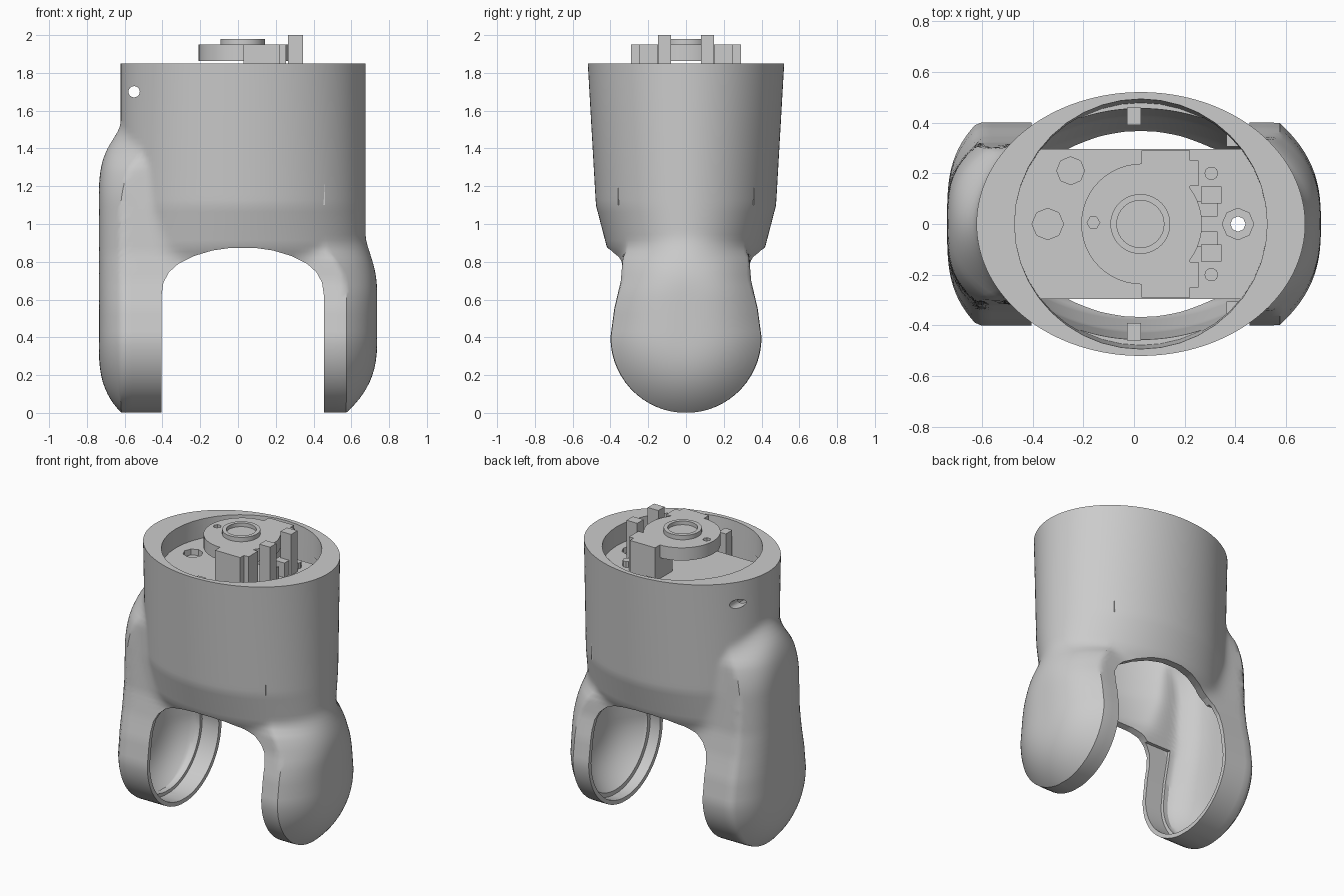
import bpy, bmesh, math
from mathutils import Matrix

if "Cube" in bpy.data.objects:
    bpy.data.objects.remove(bpy.data.objects["Cube"])

grey = bpy.data.materials.new("plain_grey")
grey.use_nodes = True
tone = (0.6, 0.6, 0.6, 1)
grey.diffuse_color = tone
grey.node_tree.nodes["Principled BSDF"].inputs["Base Color"].default_value = tone
CX = 0.027  # tube axis


def finish(name, bm):
    bmesh.ops.recalc_face_normals(bm, faces=bm.faces)
    me = bpy.data.meshes.new(name)
    bm.to_mesh(me)
    bm.free()
    me.materials.append(grey)
    ob = bpy.data.objects.new(name, me)
    bpy.context.collection.objects.link(ob)
    return ob


def loft(name, rings):
    bm = bmesh.new()
    rows = [[bm.verts.new(p) for p in ring] for ring in rings]
    n = len(rows[0])
    for a, b in zip(rows, rows[1:]):
        for i in range(n):
            j = (i + 1) % n
            bm.faces.new((a[i], a[j], b[j], b[i]))
    bm.faces.new(rows[0])
    bm.faces.new(rows[-1])
    return finish(name, bm)


def box(name, x0, x1, y0, y1, z0, z1):
    return loft(name, [[(x0, y0, z), (x1, y0, z), (x1, y1, z), (x0, y1, z)] for z in (z0, z1)])


def tube(name, levels, x=CX, y=0, n=64):
    turn = [2 * math.pi * i / n for i in range(n)]
    return loft(name, [[(x + rx * math.cos(t), y + ry * math.sin(t), z) for t in turn]
                       for z, rx, ry in levels])


def cylinder(name, x, y, z0, z1, r, n=32):
    return tube(name, [(z0, r, r), (z1, r, r)], x, y, n)


def combine(ob, cutter):
    mod = ob.modifiers.new("cut", 'BOOLEAN')
    mod.operation = 'DIFFERENCE'
    mod.solver = 'EXACT'
    mod.object = cutter
    bpy.context.view_layer.objects.active = ob
    bpy.ops.object.modifier_apply(modifier=mod.name)
    bpy.data.objects.remove(cutter)


def smooth(ob, angle=32):
    bpy.ops.object.select_all(action='DESELECT')
    ob.select_set(True)
    bpy.context.view_layer.objects.active = ob
    bpy.ops.object.shade_smooth_by_angle(angle=math.radians(angle))


def interp(table, z):
    for (z0, a), (z1, b) in zip(table, table[1:]):
        if z <= z1:
            return a + (b - a) * (z - z0) / (z1 - z0)
    return table[-1][1]


# Joint lobes: round below, narrowing to a neck, domed outward
LOBES = {
    1: dict(top=0.6, drop=0.165, power=2.7,
            width=[(0.4, 0.4), (0.55, 0.38), (0.7, 0.345), (0.82, 0.335), (1.0, 0.24)]),
    -1: dict(top=1.1, drop=0.12, power=3.3,
             width=[(0.4, 0.4), (0.55, 0.38), (0.7, 0.345), (0.85, 0.32), (1.3, 0.3), (1.5, 0.22)]),
}
# Half sizes of the oval tube by height
TUBE_X = [(0, 0.3), (0.4, 0.5), (0.62, 0.63), (0.75, 0.648), (1.85, 0.648)]
TUBE_Y = [(0, 0.01), (0.4, 0.2), (0.62, 0.29), (0.75, 0.35), (0.88, 0.42), (1.1, 0.477), (1.85, 0.52)]


def lobe_reach(side, z, inset, w, dx, dy):
    """How far a ray from the tube axis stays inside the lobe."""
    s = LOBES[side]
    R = 0.4 - inset

    def inside(r):
        y = r * dy
        q = math.hypot(y, z - 0.4) / R if z < 0.4 else math.hypot(y / w, max(0, (z - s["top"]) / 0.4))
        return y <= w and r * dx <= 0.737 - side * CX - inset - s["drop"] * q ** s["power"]

    lo, hi = 0, 3
    for _ in range(24):
        mid = (lo + hi) / 2
        lo, hi = (mid, hi) if inside(mid) else (lo, mid)
    return lo


def body(name, inset, top, limit=1, n=192):
    """Tube and both lobes blended into one closed form."""
    R = 0.4 - inset
    heights = [0.4 - R * math.cos(math.radians(5 + 85 * i / 14)) for i in range(15)]
    steps = round((top - 0.4) / 0.03)
    heights += [0.4 + (top - 0.4) * i / steps for i in range(1, steps + 1)]
    rings = []
    for z in heights:
        tx = max(0.01, interp(TUBE_X, z) - inset)
        ty = max(0.004, interp(TUBE_Y, z) - inset)
        low = math.sqrt(max(0, R * R - (z - 0.4) ** 2))
        width = {k: low if z < 0.4 else interp(LOBES[k]["width"], z) - inset for k in LOBES}
        spread = max(ty, width[1])
        ring = []
        for i in range(n):
            t = 2 * math.pi * (i + 0.5) / n
            dx, dy = 0.65 * math.cos(t), spread * math.sin(t)
            side = 1 if dx > 0 else -1
            a = 1 / math.hypot(dx / tx, dy / ty)
            b = lobe_reach(side, z, inset, width[side], abs(dx), abs(dy))
            blend = max(0, 0.08 - abs(a - b))
            r = max(a, b) + blend * blend / 0.32
            ring.append((max(-limit, min(limit, CX + r * dx)), r * dy, z))
        rings.append(ring)
    return loft(name, rings)


# Outer housing, hollowed, with a stepped recess at each leg mouth
housing = body("housing_shell", 0, 1.85)
combine(housing, body("inner_hollow", 0.05, 1.7))
combine(housing, body("mouth_recess", 0.028, 0.76, 0.53))
combine(housing, tube("rim_hollow", [(1.6, 0.498, 0.478), (2.1, 0.498, 0.508)], n=40))

# Arch between the legs
half = [(0.43, -0.1), (0.43, 0.62), (0.42, 0.69), (0.39, 0.745), (0.34, 0.79),
        (0.26, 0.83), (0.16, 0.86), (0.06, 0.874)]
arch = half + [(-x, z) for x, z in reversed(half)]
combine(housing, loft("arch_cut", [[(0.025 + x, y, z) for x, z in arch] for y in (-1, 1)]))

# Cross pin hole near the rim
pin = cylinder("pin_cut", 0, 0, -1, 1, 0.03, 16)
pin.data.transform(Matrix.Translation((-0.55, 0, 1.7)) @ Matrix.Rotation(math.pi / 2, 4, 'X'))
combine(housing, pin)
smooth(housing)

# Mounting plate with screw holes
plate = box("mounting_plate", -0.5, 0.55, -0.295, 0.295, 1.66, 1.72)
for x, y, r in ((-0.25, 0.21, 0.055), (-0.34, 0, 0.062), (0.41, 0, 0.062)):
    combine(plate, cylinder("countersink", x, y, 1.68, 1.8, r, 8))
combine(plate, cylinder("through_hole", 0.41, 0, 1.6, 1.8, 0.03, 8))

# Bearing seat: disc with raised ring
disc = cylinder("bearing_disc", 0.03, 0, 1.863, 1.95, 0.238, 48)
combine(disc, cylinder("notch", -0.16, 0.005, 1.9, 2.0, 0.025, 6))
smooth(disc)
ring = cylinder("bearing_ring", 0.025, 0, 1.94, 1.98, 0.118, 40)
combine(ring, cylinder("bore", 0.025, 0, 1.955, 2.1, 0.093, 40))
smooth(ring)

# Mirrored supports, clips, studs, wall ribs and tabs
for side, word in ((1, "back"), (-1, "front")):
    def pair(name, x0, x1, y0, y1, z0, z1):
        lo, hi = sorted((side * y0, side * y1))
        box(word + name, x0, x1, lo, hi, z0, z1)
    pair("_support_block", 0.03, 0.22, 0.1, 0.29, 1.7, 1.95)
    pair("_support_step", 0.2, 0.255, 0.15, 0.25, 1.7, 1.95)
    pair("_clip", 0.265, 0.345, 0.08, 0.148, 1.7, 2.0)
    pair("_clip_foot", 0.25, 0.33, 0.03, 0.09, 1.7, 1.82)
    pair("_wall_rib", -0.027, 0.027, 0.39, 0.46, 1.15, 1.8)
    pair("_tab", 0.365, 0.46, 0.305, 0.36, 1.1, 1.5)
    cylinder(word + "_stud", 0.305, side * 0.2, 1.7, 1.76, 0.027, 10)
